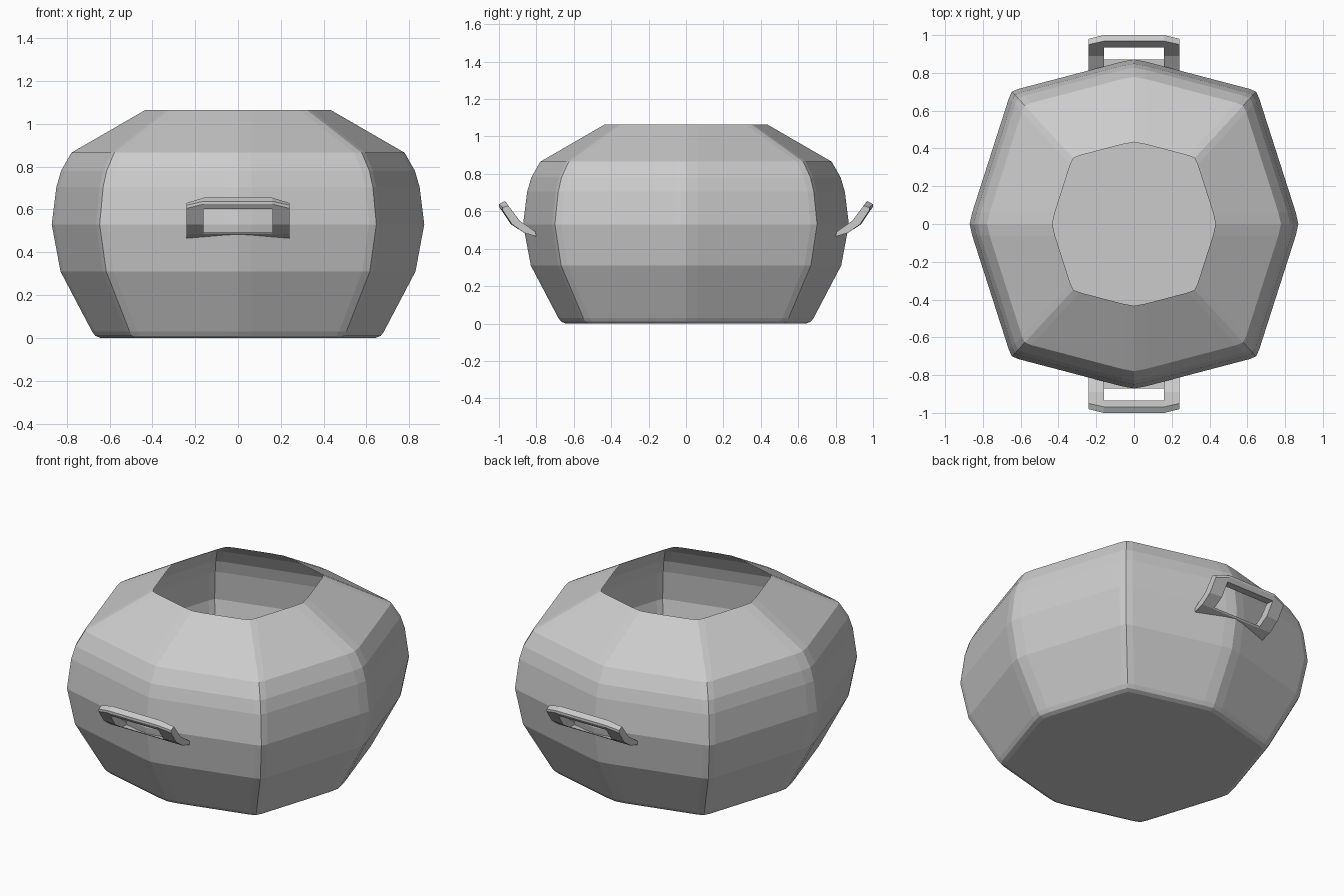
import bpy
import bmesh
from mathutils import Vector

cube = bpy.data.objects.get("Cube")
if cube:
    bpy.data.objects.remove(cube)

grey = bpy.data.materials.new("light_grey")
grey.use_nodes = True
colour = (0.6, 0.6, 0.6, 1)
grey.diffuse_color = colour
grey.node_tree.nodes["Principled BSDF"].inputs["Base Color"].default_value = colour


def finish(name, bm):
    bmesh.ops.recalc_face_normals(bm, faces=bm.faces[:])
    mesh = bpy.data.meshes.new(name)
    bm.to_mesh(mesh)
    bm.free()
    mesh.materials.append(grey)
    obj = bpy.data.objects.new(name, mesh)
    bpy.context.collection.objects.link(obj)
    return obj


# Pot body: an eight-sided outline with softened corners, scaled along a profile
AXIS, DX, DY = 0.876, 0.65, 0.705
CORNERS = [Vector(c) for c in (
    (AXIS, 0), (DX, DY), (0, AXIS), (-DX, DY),
    (-AXIS, 0), (-DX, -DY), (0, -AXIS), (DX, -DY))]
PROFILE = [(0, 0.74), (0.01, 0.768), (0.03, 0.785), (0.31, 0.953), (0.53, 1),
           (0.705, 0.975), (0.78, 0.95), (0.865, 0.895), (1.065, 0.5)]


def outline(scale):
    points = []
    for i, corner in enumerate(CORNERS):
        c = corner * scale
        before = CORNERS[i - 1] * scale
        after = CORNERS[(i + 1) % 8] * scale
        width = 0.04 if i % 2 else 0.065
        a = c + (before - c).normalized() * width
        b = c + (after - c).normalized() * width
        points += [a, c * 0.7 + (a + b) * 0.15, b]
    return points


bm = bmesh.new()
rings = [[bm.verts.new((p.x, p.y, z)) for p in outline(s)] for z, s in PROFILE]
count = len(rings[0])
for low, high in zip(rings, rings[1:]):
    for i in range(count):
        j = (i + 1) % count
        bm.faces.new((low[i], low[j], high[j], high[i]))
bm.faces.new(rings[0][::-1])
finish("pot_body", bm)


# Handles: bent rectangular frames made of two arms, a grip and a lower bar
def prism(bm, x0, side0, x1, side1):
    a = [bm.verts.new((x0, y, z)) for y, z in side0]
    b = [bm.verts.new((x1, y, z)) for y, z in side1]
    n = len(a)
    bm.faces.new(a)
    bm.faces.new(b[::-1])
    for i in range(n):
        j = (i + 1) % n
        bm.faces.new((a[i], a[j], b[j], b[i]))


ARM_INNER = [(0.8, 0.465), (0.866, 0.485), (0.936, 0.53), (1.0, 0.625),
             (1.0, 0.638), (0.968, 0.655), (0.89, 0.55), (0.8, 0.487)]
ARM_OUTER = [(0.8, 0.465), (0.866, 0.485), (0.93, 0.53), (0.98, 0.605),
             (0.98, 0.62), (0.95, 0.63), (0.89, 0.55), (0.8, 0.487)]
GRIP = [(0.935, 0.607), (0.985, 0.603), (1.0, 0.625), (1.0, 0.638), (0.968, 0.655)]
LOWER = [(0.8, 0.465), (0.866, 0.485), (0.872, 0.492), (0.8, 0.487)]

for name, side in (("front_handle", -1), ("back_handle", 1)):
    bm = bmesh.new()
    for x in (-1, 1):
        prism(bm, x * 0.16, ARM_INNER, x * 0.24, ARM_OUTER)
    prism(bm, -0.16, GRIP, 0.16, GRIP)
    prism(bm, -0.16, LOWER, 0.16, LOWER)
    for v in bm.verts:
        v.co.y *= side
    finish(name, bm)
